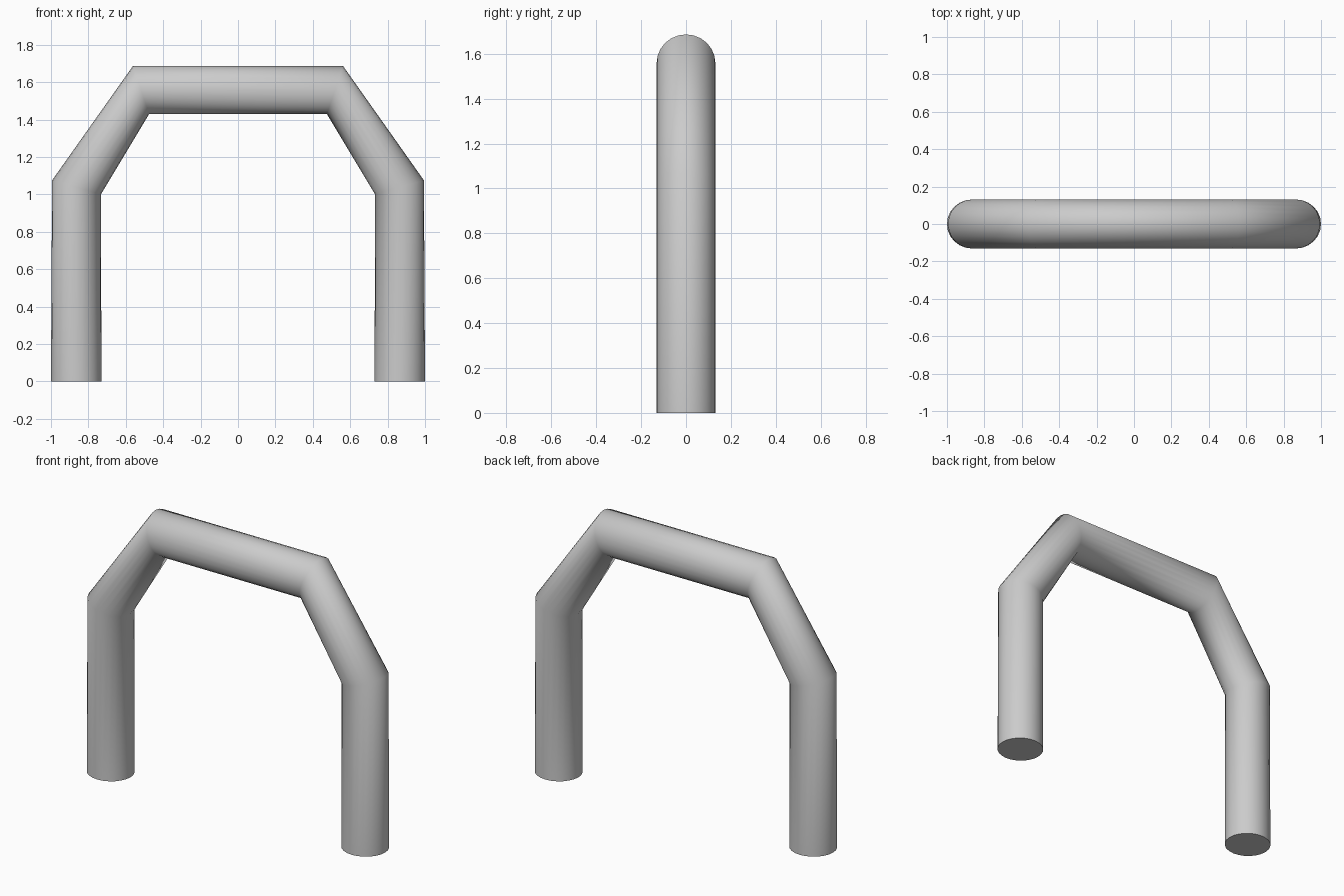
import bpy, bmesh, math
from mathutils import Vector

cube = bpy.data.objects.get("Cube")
if cube:
    bpy.data.objects.remove(cube, do_unlink=True)

SIDES = 24
HALF_DEPTH = 0.131

# Plain grey material
grey = bpy.data.materials.new("light_grey")
grey.use_nodes = True
colour = (0.6, 0.6, 0.6, 1)
grey.diffuse_color = colour
grey.node_tree.nodes["Principled BSDF"].inputs["Base Color"].default_value = colour

# Outer and inner corner of each mitred ring, on the left half (x, z)
half = [((1.0, 0), (0.73, 0)),
        ((0.994, 1.075), (0.733, 1.0)),
        ((0.562, 1.686), (0.475, 1.43))]
mirrored = [((-a[0], a[1]), (-b[0], b[1])) for a, b in reversed(half)]


def add_ring(bm, outer, inner):
    """Elliptical ring spanning the outer and inner corner points."""
    a, b = Vector((outer[0], 0, outer[1])), Vector((inner[0], 0, inner[1]))
    mid, arm = (a + b) / 2, (a - b) / 2
    ring = []
    for i in range(SIDES):
        t = math.tau * i / SIDES
        ring.append(bm.verts.new(mid + arm * math.cos(t) + Vector((0, HALF_DEPTH * math.sin(t), 0))))
    return ring


# Bent tube arch: two legs, two slopes and a top bar
bm = bmesh.new()
rings = [add_ring(bm, a, b) for a, b in half + mirrored]
for low, high in zip(rings, rings[1:]):
    for i in range(SIDES):
        j = (i + 1) % SIDES
        bm.faces.new((low[i], low[j], high[j], high[i]))

# Flat feet
bm.faces.new(rings[0])
bm.faces.new(rings[-1])
bmesh.ops.recalc_face_normals(bm, faces=bm.faces)

mesh = bpy.data.meshes.new("tube_arch")
bm.to_mesh(mesh)
bm.free()
mesh.materials.append(grey)
arch = bpy.data.objects.new("tube_arch", mesh)
bpy.context.collection.objects.link(arch)

# Smooth tube, sharp foot edges
bpy.ops.object.select_all(action='DESELECT')
arch.select_set(True)
bpy.context.view_layer.objects.active = arch
bpy.ops.object.shade_smooth_by_angle(angle=math.radians(70))
